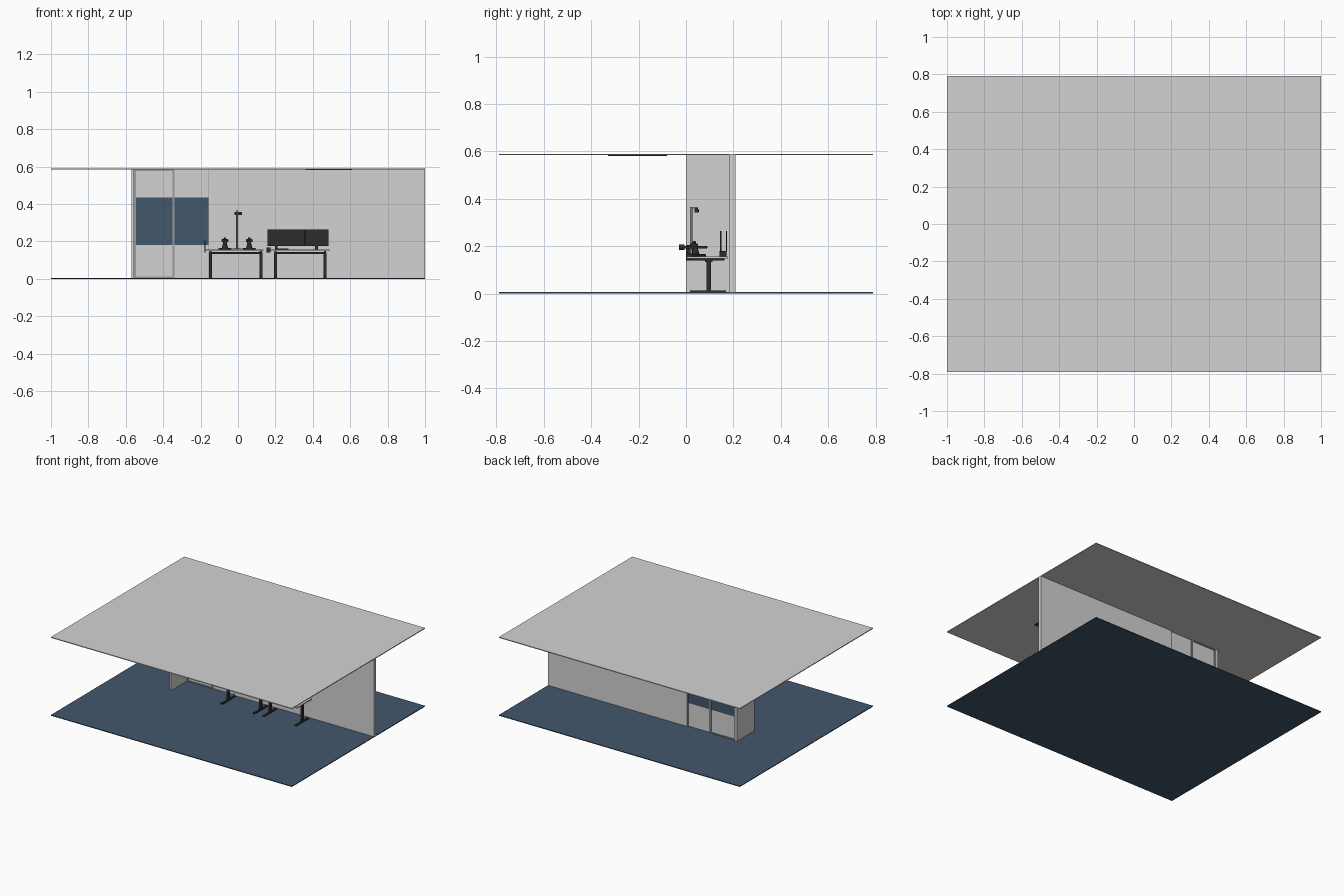
import bpy
from math import pi, radians

cube = bpy.data.objects.get("Cube")
if cube:
    bpy.data.objects.remove(cube)


def material(name, r, g, b):
    m = bpy.data.materials.new(name)
    m.use_nodes = True
    m.diffuse_color = (r, g, b, 1)
    m.node_tree.nodes["Principled BSDF"].inputs["Base Color"].default_value = (r, g, b, 1)
    return m


GREY = material("pale grey", .65, .65, .65)
BLUE = material("slate blue", .055, .095, .15)
FRAME = material("frame grey", .33, .33, .33)
BLACK = material("charcoal", .025, .025, .025)


def box(name, x, y, z, mat, bevel=0):
    """Box from (min, max) ranges on each axis."""
    spans = (x, y, z)
    bpy.ops.mesh.primitive_cube_add(size=1, location=[(a + b) / 2 for a, b in spans])
    ob = bpy.context.object
    ob.name = name
    ob.scale = [b - a for a, b in spans]
    bpy.ops.object.transform_apply(location=False, rotation=False, scale=True)
    ob.data.materials.append(mat)
    if bevel:
        mod = ob.modifiers.new("bevel", 'BEVEL')
        mod.width = bevel
        mod.segments = 2
    return ob


def cone(name, loc, r1, r2, depth, mat, rot=(0, 0, 0)):
    bpy.ops.mesh.primitive_cone_add(vertices=16, radius1=r1, radius2=r2, depth=depth,
                                    location=loc, rotation=rot)
    ob = bpy.context.object
    ob.name = name
    ob.data.materials.append(mat)
    bpy.ops.object.shade_smooth_by_angle(angle=radians(40))
    return ob


# Room shell
FLOOR, TOP = .006, .584
box("floor", (-1, 1), (-.79, .79), (0, FLOOR), BLUE)
box("ceiling", (-1, 1), (-.79, .79), (TOP, .59), GREY)
box("back_wall", (-.155, 1), (.182, .208), (FLOOR, TOP), GREY)
box("side_wall", (-.57, -.555), (0, .208), (FLOOR, TOP), GREY)
box("ceiling_panel", (.36, .61), (-.33, -.08), (.581, TOP), BLACK)

# Glazed partition with film band and posts
box("partition_panes", (-.555, -.155), (.192, .198), (FLOOR, TOP), GREY)
box("partition_film", (-.555, -.155), (.19, .2), (.18, .435), BLUE)
for i, x in enumerate((-.55, -.345, -.157)):
    w = .005 if i < 2 else .002
    box(f"partition_post_{i}", (x - w, x + w), (.185, .206), (FLOOR, TOP), FRAME)
for i, z in enumerate((FLOOR, TOP - .006)):
    box(f"partition_rail_{i}", (-.555, -.345), (.186, .205), (z, z + .006), FRAME)


def desk(name, left, right, leg_left, leg_right):
    box(name + "_top", (left, right), (.005, .177), (.148, .157), GREY)
    box(name + "_beam", (leg_left, leg_right), (.08, .112), (.134, .143), BLACK)
    for i, x in enumerate((leg_left, leg_right)):
        box(f"{name}_leg_{i}", (x - .008, x + .008), (.087, .105), (FLOOR, .14), BLACK)
        box(f"{name}_foot_{i}", (x - .008, x + .008), (.016, .168), (FLOOR, .013), BLACK)
        box(f"{name}_bracket_{i}", (x - .006, x + .006), (.024, .163), (.139, .148), BLACK)


desk("left_desk", -.175, .135, -.147, .122)
desk("right_desk", .155, .488, .2, .465)

# Left desk: end panel, lamp and two bench instruments
box("desk_end_panel", (-.178, -.174), (.0, .03), (.14, .205), BLACK)
box("lamp_base", (-.03, .02), (.012, .055), (.157, .163), BLACK)
cone("lamp_pole", (-.005, .022, .261), .005, .005, .2, FRAME)
box("lamp_arm", (-.01, 0), (.017, .05), (.358, .366), FRAME)
box("lamp_head", (-.018, .022), (.036, .054), (.342, .358), BLACK, .003)
for i, x in enumerate((-.07, .06)):
    n = f"instrument_{i}"
    box(n + "_base", (x - .035, x + .035), (.02, .085), (.157, .166), BLACK, .003)
    cone(n + "_body", (x, .04, .18), .017, .009, .03, BLACK)
    box(n + "_arm", (x - .007, x + .007), (-.01, .09), (.19, .2), BLACK, .002)
    box(n + "_grips", (x - .018, x + .018), (.02, .05), (.198, .212), BLACK, .003)
    cone(n + "_eyepiece", (x, -.018, .195), .011, .011, .025, BLACK, (pi / 2, 0, 0))
    cone(n + "_head", (x, .035, .214), .008, .006, .014, BLACK)

# Right desk: paired monitors, rear screen, keyboard
for i, (a, b) in enumerate(((.158, .359), (.361, .485))):
    box(f"monitor_{i}", (a, b), (.143, .15), (.175, .265), BLACK, .003)
box("rear_screen", (.16, .482), (.168, .174), (.178, .263), BLACK)
for i, x in enumerate((.205, .42)):
    box(f"monitor_stand_{i}", (x - .007, x + .007), (.142, .172), (.157, .18), BLACK)
box("keyboard", (.2, .27), (.05, .085), (.157, .162), BLACK)
box("desk_clamp", (.152, .175), (.0, .025), (.142, .168), BLACK)
